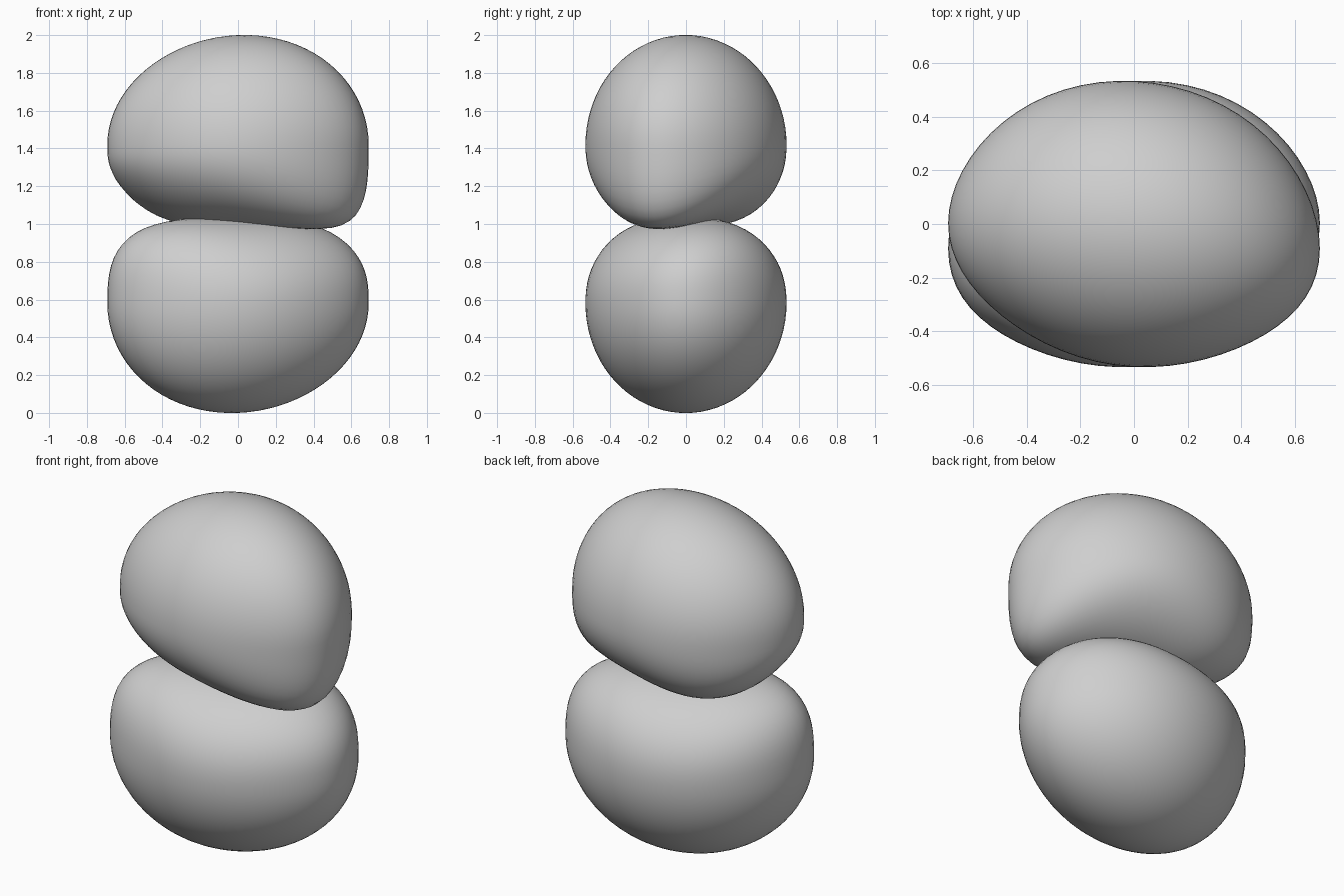
import bpy, bmesh, math

if "Cube" in bpy.data.objects:
    bpy.data.objects.remove(bpy.data.objects["Cube"])

# One flat colour
grey = bpy.data.materials.new("light_grey")
grey.diffuse_color = (0.62, 0.62, 0.62, 1)
grey.use_nodes = True
grey.node_tree.nodes["Principled BSDF"].inputs["Base Color"].default_value = grey.diffuse_color

HALF_X, HALF_Y = 0.695, 0.53
OUTER = 0.58                    # height of the rounded far side
TWIST = math.radians(-8)


def shape_point(co, inner, square, saddle, droop):
    """Upper cell: egg with a flattened, saddle-shaped underside."""
    rho = math.hypot(co.x, co.y)
    n = 2.0
    if co.z < 0:
        c2 = (co.x / rho) ** 2 if rho > 1e-6 else 0.5
        n = 2.2 + square * c2    # squarer along the length
    k = (rho ** n + abs(co.z) ** n) ** (-1 / n)
    x, y, z = co.x * k, co.y * k, co.z * k
    px, py = x * HALF_X, y * HALF_Y * (1 - 0.06 * x * x)
    # Slight twist and bend of the long axis
    qx = px * math.cos(TWIST) - py * math.sin(TWIST)
    qy = px * math.sin(TWIST) + py * math.cos(TWIST)
    qy -= 0.045 * x * x * (1 - y * y)
    if z < 0:
        w = -z
        pz = z * inner + w * (saddle * qx * qy - droop * qx ** 3)
    else:
        pz = z * OUTER + 0.04 * z * qx
    return qx, qy, 1.42 + pz


def cell(name, flip, *shape):
    bm = bmesh.new()
    bmesh.ops.create_uvsphere(bm, u_segments=64, v_segments=40, radius=1)
    for v in bm.verts:
        x, y, z = shape_point(v.co, *shape)
        v.co = (-x, y, 2 - z) if flip else (x, y, z)
    for f in bm.faces:
        f.smooth = True
    bmesh.ops.recalc_face_normals(bm, faces=bm.faces)
    me = bpy.data.meshes.new(name)
    bm.to_mesh(me)
    bm.free()
    me.materials.append(grey)
    ob = bpy.data.objects.new(name, me)
    bpy.context.collection.objects.link(ob)


# The lower cell is the upper one turned half round the y axis, and rounder
cell("upper_cell", False, 0.43, 0.9, 0.45, 0.45)
cell("lower_cell", True, 0.455, 0.6, 0.2, 0.1)
